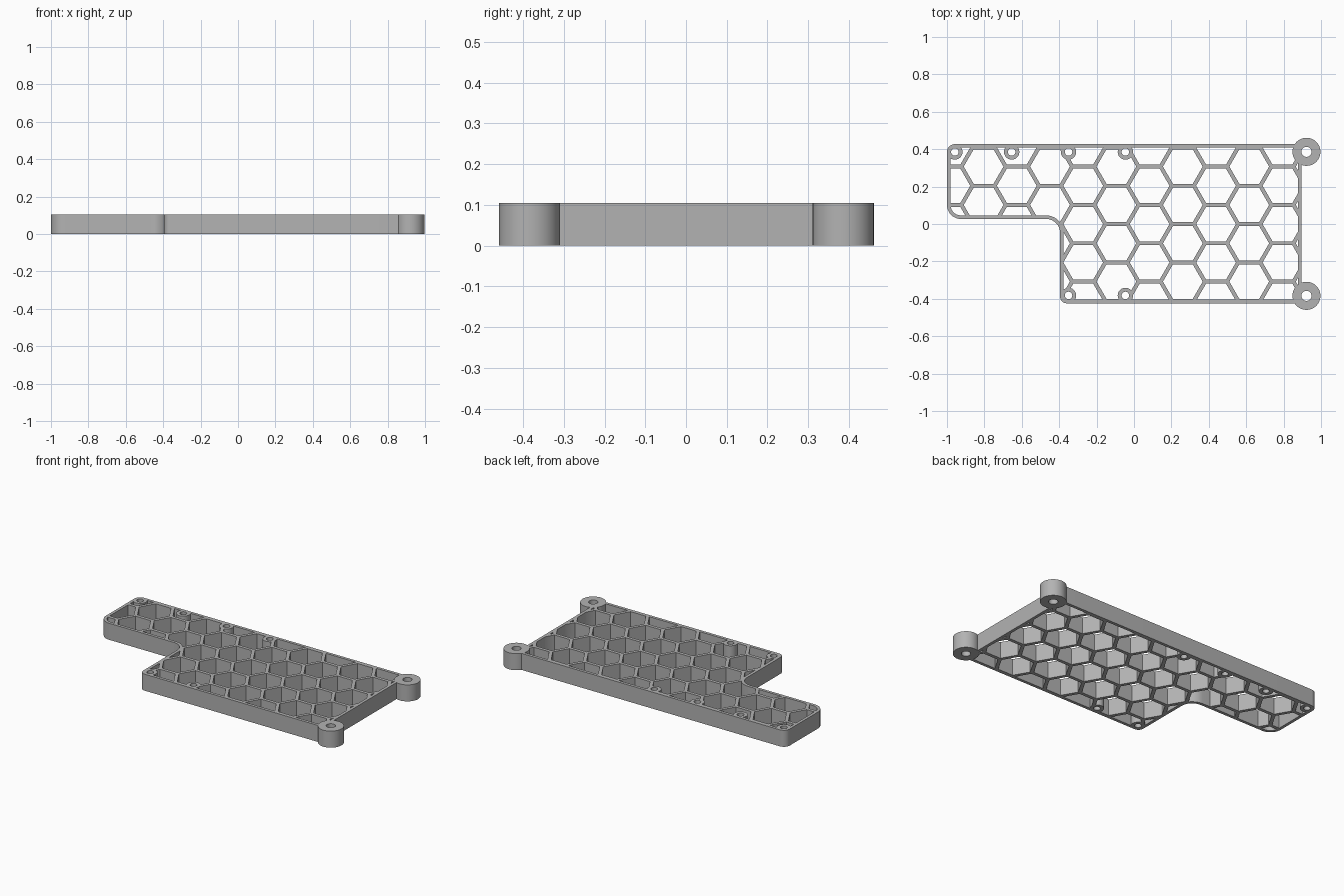
import bpy, bmesh, math
from mathutils import Vector

HEIGHT = 0.105
WALL = 0.019
PITCH = 0.205          # distance between opposite hexagon walls
RIB = 0.021            # thickness of the lattice ribs

if "Cube" in bpy.data.objects:
    bpy.data.objects.remove(bpy.data.objects["Cube"], do_unlink=True)

grey = bpy.data.materials.new("plain grey")
grey.use_nodes = True
colour = (0.45, 0.45, 0.45, 1)
grey.diffuse_color = colour
grey.node_tree.nodes["Principled BSDF"].inputs["Base Color"].default_value = colour


def prisms(name, outlines, z0, z1):
    """One object made of upright prisms, one per counter-clockwise outline."""
    bm = bmesh.new()
    for pts in outlines:
        low = [bm.verts.new((p[0], p[1], z0)) for p in pts]
        high = [bm.verts.new((p[0], p[1], z1)) for p in pts]
        bm.faces.new(low[::-1])
        bm.faces.new(high)
        for i in range(len(pts)):
            j = (i + 1) % len(pts)
            bm.faces.new((low[i], low[j], high[j], high[i]))
    mesh = bpy.data.meshes.new(name)
    bm.to_mesh(mesh)
    bm.free()
    mesh.materials.append(grey)
    obj = bpy.data.objects.new(name, mesh)
    bpy.context.collection.objects.link(obj)
    return obj


def ring(x, y, r, sides):
    return [(x + r * math.cos(2 * math.pi * i / sides),
             y + r * math.sin(2 * math.pi * i / sides)) for i in range(sides)]


def rounded(corners, inset=0.0, steps=10):
    """Outline with filleted right-angle corners, optionally moved inward."""
    pts = []
    n = len(corners)
    for i, (x, y, r) in enumerate(corners):
        p = Vector((x, y))
        a = (p - Vector(corners[i - 1][:2])).normalized()
        b = (Vector(corners[(i + 1) % n][:2]) - p).normalized()
        convex = a.x * b.y - a.y * b.x > 0
        p += inset * (Vector((-a.y, a.x)) + Vector((-b.y, b.x)))
        r = max(r - inset if convex else r + inset, 0.004)
        centre = p + r * (b - a)
        for k in range(steps + 1):
            t = math.pi / 2 * k / steps
            pts.append(centre + r * (a * math.sin(t) - b * math.cos(t)))
    return pts


def boolean(target, tool, operation):
    """Apply a boolean and throw the tool away."""
    tool.hide_render = True
    mod = target.modifiers.new(operation, "BOOLEAN")
    mod.operation = operation
    mod.solver = "EXACT"
    mod.object = tool
    bpy.ops.object.select_all(action="DESELECT")
    bpy.context.view_layer.objects.active = target
    target.select_set(True)
    bpy.ops.object.modifier_apply(modifier=mod.name)
    bpy.data.objects.remove(tool, do_unlink=True)


# L-shaped plate
corners = [(-1, 0.027, 0.075), (-0.395, 0.027, 0.075), (-0.395, -0.424, 0.035),
           (0.895, -0.424, 0.01), (0.895, 0.427, 0.01), (-1, 0.427, 0.042)]
plate = prisms("lattice_plate", [rounded(corners)], 0, HEIGHT)

# Honeycomb openings, kept inside the rim
cells = []
step = PITCH * math.sqrt(3) / 2
radius = (PITCH - RIB) / math.sqrt(3)
for col in range(-6, 7):
    for row in range(-4, 5):
        x = -0.094 + col * step
        y = 0.102 + (row + 0.5 * (col % 2)) * PITCH
        cells.append(ring(x, y, radius, 6))
openings = prisms("honeycomb_openings", cells, -0.1, HEIGHT + 0.1)
inside = prisms("rim_inside", [rounded(corners, WALL)], -0.05, HEIGHT + 0.05)
boolean(openings, inside, "INTERSECT")
boolean(plate, openings, "DIFFERENCE")

# Screw bosses along the edges and large mounting bosses on the left end
spots = [(x, 0.385, 0.041, 0.02) for x in (-0.958, -0.654, -0.35, -0.046)]
spots += [(x, -0.382, 0.041, 0.02) for x in (-0.35, -0.046)]
spots += [(0.922, y, 0.075, 0.027) for y in (-0.384, 0.386)]
bosses = prisms("bosses", [ring(x, y, r, 48) for x, y, r, h in spots], 0, HEIGHT)
boolean(plate, bosses, "UNION")
holes = prisms("holes", [ring(x, y, h, 32) for x, y, r, h in spots], -0.1, HEIGHT + 0.1)
boolean(plate, holes, "DIFFERENCE")

# Smooth the curved walls only
bpy.ops.object.select_all(action="DESELECT")
plate.select_set(True)
bpy.context.view_layer.objects.active = plate
bpy.ops.object.shade_smooth_by_angle(angle=math.radians(30))
